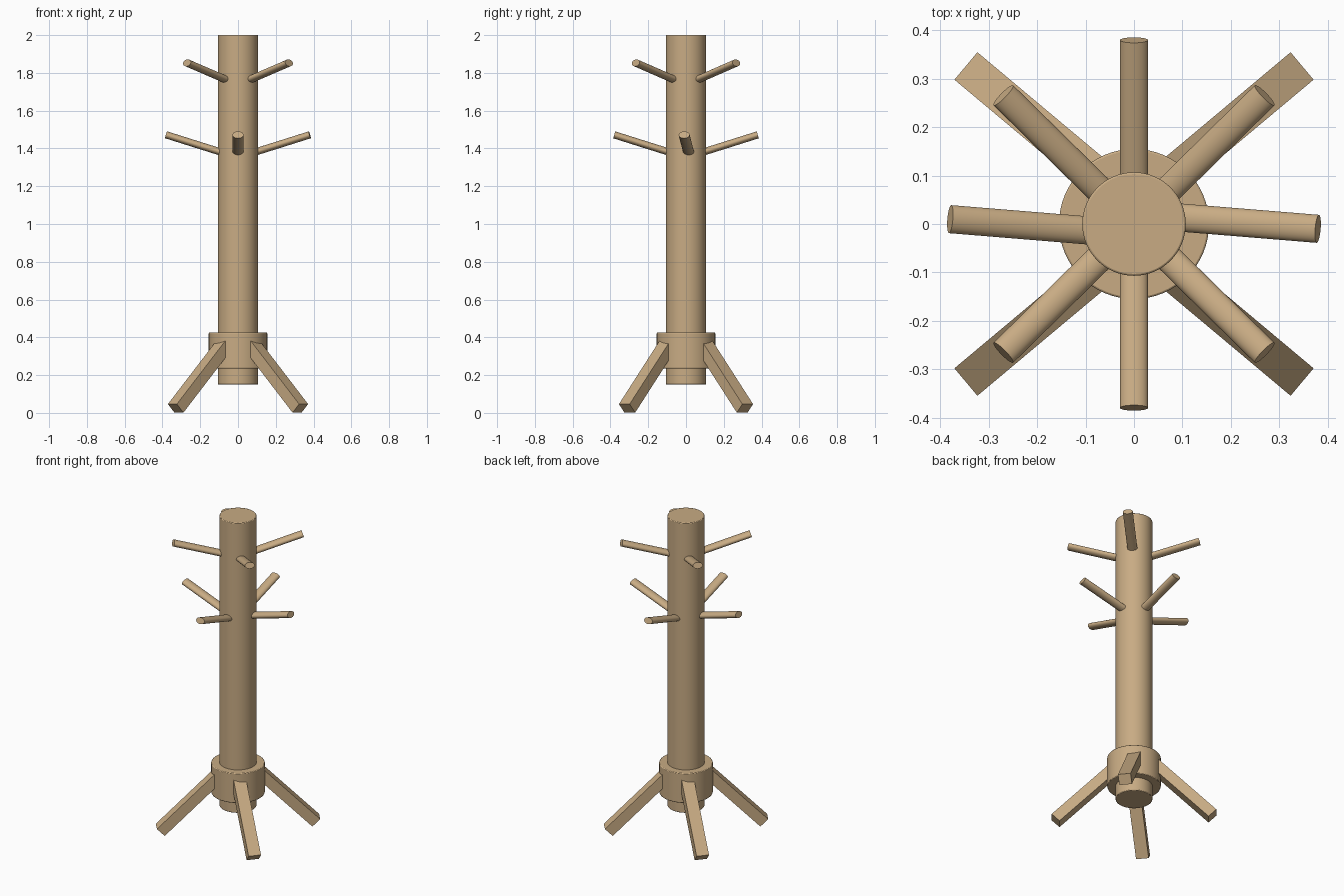
import bpy
from mathutils import Vector, Matrix

cube = bpy.data.objects.get("Cube")
if cube:
    bpy.data.objects.remove(cube, do_unlink=True)

wood = bpy.data.materials.new("tan wood")
wood.use_nodes = True
wood.diffuse_color = (0.58, 0.41, 0.23, 1)
wood.node_tree.nodes["Principled BSDF"].inputs["Base Color"].default_value = wood.diffuse_color


def finish(name, smooth=True):
    obj = bpy.context.object
    obj.name = name
    obj.data.materials.append(wood)
    if smooth:
        bpy.ops.object.shade_smooth_by_angle(angle=0.6)
    return obj


def upright(name, radius, bottom, top):
    """Vertical round timber with softened rims."""
    bpy.ops.mesh.primitive_cylinder_add(vertices=64, radius=radius, depth=top - bottom,
                                        location=(0, 0, (top + bottom) / 2))
    bevel = bpy.context.object.modifiers.new("soft rim", "BEVEL")
    bevel.width = 0.004
    bevel.segments = 2
    finish(name)


def along(start, end, width, thickness):
    """Matrix mapping a unit shape onto a bar: x = width, y = thickness, z = length."""
    start, end = Vector(start), Vector(end)
    axis = (end - start).normalized()
    side = Vector((0, 0, 1)).cross(axis).normalized()
    rise = axis.cross(side)
    turn = Matrix((side, rise, axis)).transposed().to_4x4()
    size = Matrix.Diagonal((width, thickness, (end - start).length, 1))
    return Matrix.Translation((start + end) / 2) @ turn @ size


def peg(name, start, end):
    bpy.ops.mesh.primitive_cylinder_add(vertices=32, radius=0.5, depth=1)
    bpy.context.object.data.transform(along(start, end, 0.058, 0.038))
    finish(name)


def leg(name, start, end):
    bpy.ops.mesh.primitive_cube_add(size=1)
    bpy.context.object.data.transform(along(start, end, 0.074, 0.064))
    finish(name, smooth=False)


# Post and the collar that holds the legs
upright("post", 0.107, 0.15, 2.0)
upright("leg_collar", 0.155, 0.235, 0.425)

# Lower pegs: straight front and back, slightly skewed at the sides
for s, side, end in ((1, "left", "back"), (-1, "right", "front")):
    peg("lower_peg_" + side, (s * 0.05, s * 0.017, 1.368), (s * 0.38, s * -0.01, 1.472))
    peg("lower_peg_" + end, (0, s * 0.05, 1.368), (0, s * 0.38, 1.472))

# Diagonal upper pegs and splayed legs
for sx, side in ((1, "left"), (-1, "right")):
    for sy, end in ((1, "back"), (-1, "front")):
        peg(f"upper_peg_{end}_{side}", (sx * 0.035, sy * 0.035, 1.752),
            (sx * 0.27, sy * 0.266, 1.853))
        leg(f"leg_{end}_{side}", (sx * 0.065, sy * 0.09, 0.37),
            (sx * 0.330, sy * 0.312, 0.024))
